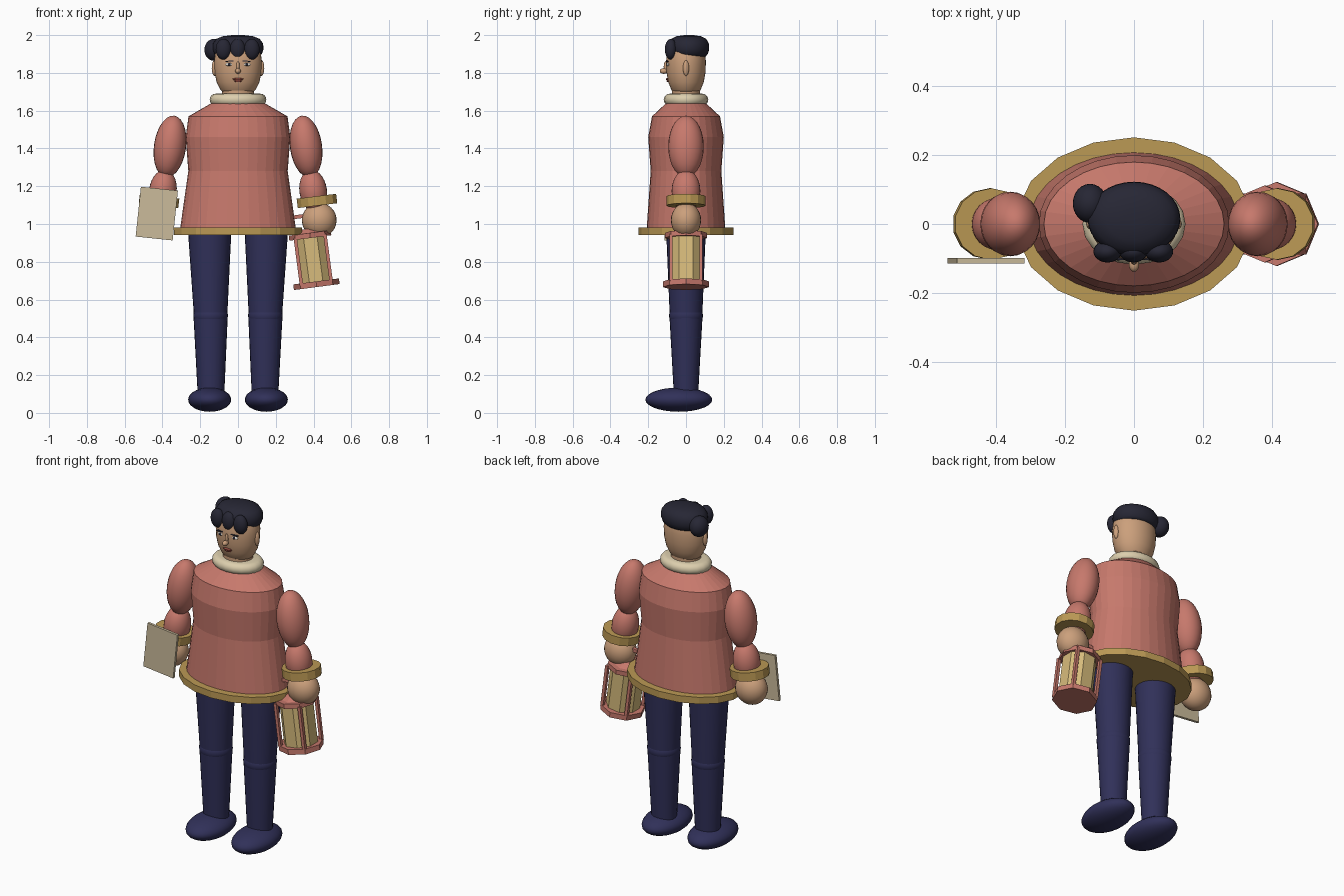
import bpy, bmesh, math
from mathutils import Matrix, Vector

cube = bpy.data.objects.get("Cube")
if cube:
    bpy.data.objects.remove(cube, do_unlink=True)


def material(name, r, g, b):
    m = bpy.data.materials.new(name)
    m.use_nodes = True
    m.diffuse_color = (r, g, b, 1)
    m.node_tree.nodes["Principled BSDF"].inputs["Base Color"].default_value = (r, g, b, 1)
    return m


COAT = material("coat rose", .57, .19, .15)
GOLD = material("trim gold", .5, .32, .09)
NAVY = material("trouser navy", .03, .03, .1)
HAIR = material("hair black", .02, .02, .035)
SKIN = material("skin", .6, .35, .2)
CREAM = material("collar cream", .72, .62, .42)
PAPER = material("parchment", .6, .5, .33)
GLASS = material("lantern pane", .68, .5, .2)
WHITE = material("eye white", .8, .77, .7)
LIP = material("lip red", .3, .07, .05)


def finish(name, bm, mat, smooth=None):
    bmesh.ops.recalc_face_normals(bm, faces=bm.faces)
    me = bpy.data.meshes.new(name)
    bm.to_mesh(me)
    bm.free()
    me.materials.append(mat)
    if smooth:
        me.shade_smooth()
        me.set_sharp_from_angle(angle=math.radians(smooth))
    ob = bpy.data.objects.new(name, me)
    bpy.context.collection.objects.link(ob)
    return ob


def place(loc, tilt=0, scale=(1, 1, 1)):
    return (Matrix.Translation(loc) @ Matrix.Rotation(math.radians(tilt), 4, 'Y')
            @ Matrix.Diagonal((*scale, 1)))


def ball(name, mat, loc, radii, tilt=0):
    bm = bmesh.new()
    bmesh.ops.create_uvsphere(bm, u_segments=24, v_segments=14, radius=1,
                              matrix=place(loc, tilt, radii))
    return finish(name, bm, mat, 60)


def box(name, mat, loc, size, tilt=0):
    bm = bmesh.new()
    bmesh.ops.create_cube(bm, size=1, matrix=place(loc, tilt, size))
    return finish(name, bm, mat)


def loft(name, mat, rings, sides=24, y=0, smooth=None, matrix=None, turn=0):
    """Stack of elliptical rings (x, z, rx, ry), closed at both ends."""
    bm = bmesh.new()
    loops = []
    for x, z, rx, ry in rings:
        angles = [math.tau * i / sides + math.radians(turn) for i in range(sides)]
        loops.append([bm.verts.new((x + rx * math.sin(a), y + ry * math.cos(a), z))
                      for a in angles])
    for a, b in zip(loops, loops[1:]):
        for i in range(sides):
            j = (i + 1) % sides
            bm.faces.new((a[i], a[j], b[j], b[i]))
    bm.faces.new(loops[0])
    bm.faces.new(loops[-1])
    if matrix:
        bm.transform(matrix)
    return finish(name, bm, mat, smooth)


# Coat with a gold hem
loft("coat", COAT, [(0, .95, .31, .21), (0, 1.28, .263, .187), (0, 1.46, .277, .2),
                    (0, 1.57, .262, .18), (0, 1.64, .14, .105)], 32)
loft("coat_hem", GOLD, [(0, .942, .345, .252), (0, .982, .345, .252)], 18)

# Collar and neck
loft("neck", SKIN, [(0, 1.6, .085, .075), (0, 1.74, .085, .075)], smooth=40)
collar = [(0, 1.658 + .032 * math.sin(t), .118 + .032 * math.cos(t), .086 + .032 * math.cos(t))
          for t in [math.pi * (i / 8 - .5) for i in range(9)]]
loft("collar", CREAM, collar, 20, smooth=50)

# Head and hair
head = [(1.692, .075), (1.71, .093), (1.75, .113), (1.8, .124), (1.86, .127),
        (1.91, .12), (1.95, .1), (1.965, .06)]
loft("head", SKIN, [(0, z, r, r * .83) for z, r in head], 32, smooth=60)
cap = [(1.888, .112), (1.9, .126), (1.925, .135), (1.955, .133), (1.98, .115),
       (1.994, .08), (2, .03)]
loft("hair_cap", HAIR, [(0, z, r, r * .8) for z, r in cap], 32, y=.015, smooth=60)
for i, x in enumerate((-.077, -.002, .073)):
    ball(f"fringe_lock_{i + 1}", HAIR, (x, -.08, 1.925), (.041, .032, .055))
ball("side_bun", HAIR, (-.128, .06, 1.922), (.05, .057, .058))

# Face
ball("nose_tip", SKIN, (0, -.118, 1.81), (.015, .021, .015))
ball("nose_bridge", SKIN, (0, -.106, 1.832), (.009, .012, .03))
ball("upper_lip", LIP, (0, -.099, 1.767), (.03, .007, .006))
ball("lower_lip", LIP, (0, -.096, 1.757), (.022, .007, .006))

# Parts found on both sides
for side, s in (("left", 1), ("right", -1)):
    ball(side + "_ear", SKIN, (s * .125, 0, 1.825), (.014, .016, .041))
    ball(side + "_eye", WHITE, (s * .046, -.095, 1.845), (.02, .008, .009))
    ball(side + "_pupil", HAIR, (s * .046, -.1, 1.845), (.008, .006, .008))
    box(side + "_brow", HAIR, (s * .046, -.099, 1.862), (.042, .012, .005), s * 4)

    # Arm, cuff and hand
    ball(side + "_upper_arm", COAT, (s * .36, 0, 1.41), (.085, .094, .165), s * -8)
    ball(side + "_forearm", COAT, (s * .398, 0, 1.175), (.073, .076, .113), s * -8)
    loft(side + "_cuff", GOLD, [(0, -.025, .108, .104), (0, .025, .108, .104)], 14,
         matrix=place((s * .418, 0, 1.122), s * -7))
    ball(side + "_hand", SKIN, (s * .43, 0, 1.02), (.092, .08, .092), s * -8)

    # Leg and shoe
    loft(side + "_thigh", NAVY, [(s * .145, .51, .088, .086), (s * .15, .965, .115, .105)],
         smooth=40)
    loft(side + "_shin", NAVY, [(s * .143, .09, .07, .064), (s * .145, .52, .091, .088)],
         smooth=40)
    ball(side + "_knee", NAVY, (s * .145, .0, .515), (.092, .09, .07))
    ball(side + "_shoe", NAVY, (s * .15, -.038, .07), (.114, .177, .064))

# Parchment sheet held in the right hand
box("parchment_sheet", PAPER, (-.43, -.107, 1.055), (.197, .015, .265), 6)

# Lantern hanging from the left hand, built upright about its own axis
lean = place((.398, 0, .812), -7.5)


def lantern(name, mat, z0, z1, r0, r1, turn=0):
    loft(name, mat, [(0, z0, r0, r0), (0, z1, r1, r1)], 8, matrix=lean, turn=turn)


lantern("lantern_base", COAT, -.147, -.117, .122, .122)
lantern("lantern_panes", GLASS, -.12, .12, .094, .094, 22.5)
lantern("lantern_top", COAT, .115, .142, .112, .112)
lantern("lantern_roof", COAT, .14, .165, .085, .045)
for i in range(4):
    a = math.radians(45 + 90 * i)
    p = lean @ Vector((.112 * math.cos(a), .112 * math.sin(a), 0))
    box(f"lantern_post_{i + 1}", COAT, p, (.018, .018, .25), -7.5)
for i, x in enumerate((-.078, .078)):
    box(f"handle_side_{i + 1}", COAT, lean @ Vector((x, 0, .185)), (.014, .014, .1), -7.5)
box("handle_bar", COAT, lean @ Vector((0, 0, .235)), (.17, .02, .02), -7.5)
